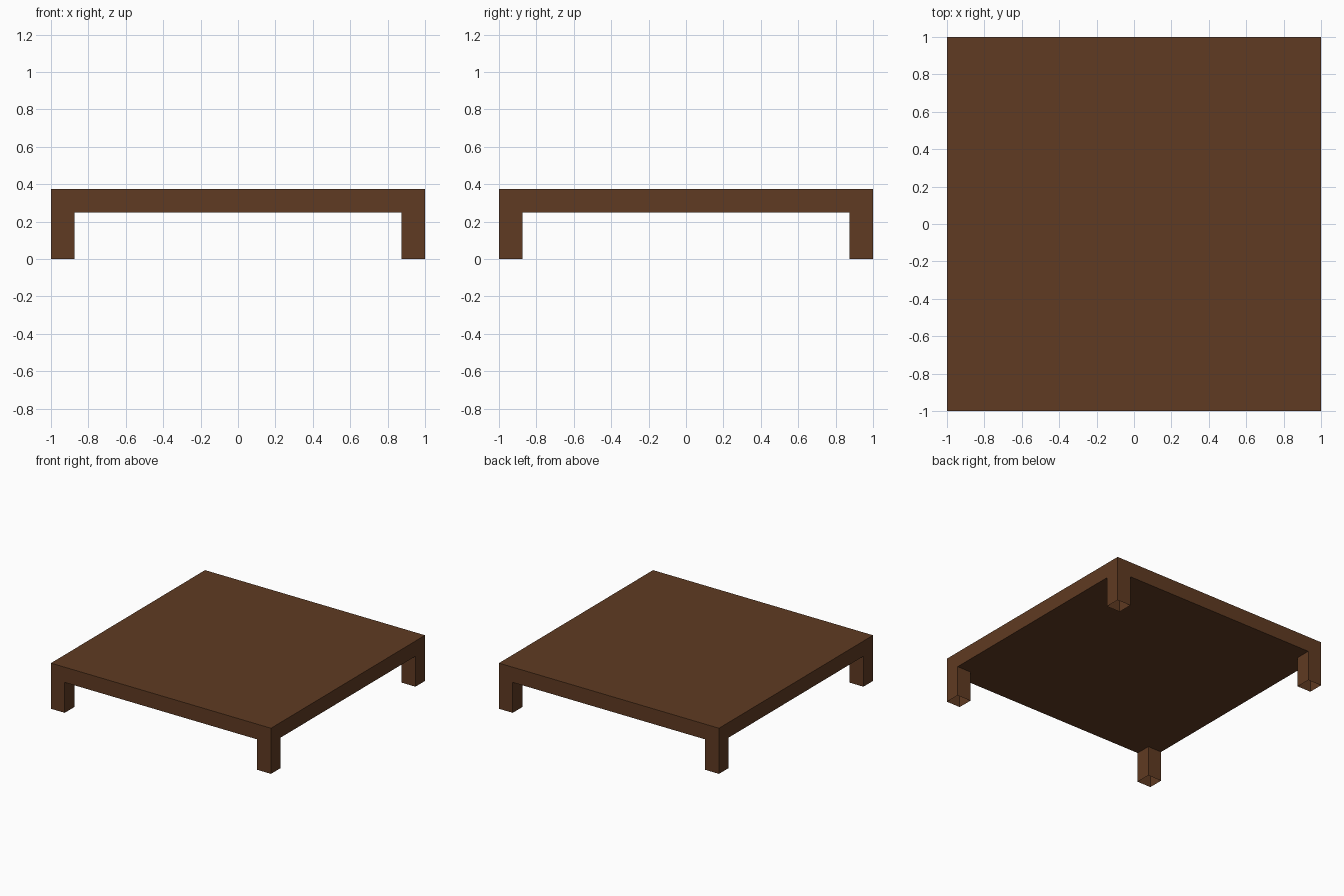
import bpy, bmesh
from mathutils import Matrix, Vector

if "Cube" in bpy.data.objects:
    bpy.data.objects.remove(bpy.data.objects["Cube"])

LEG = 0.125      # leg thickness
UNDER = 0.25     # underside of the slab
TOP = 0.375      # table height

wood = bpy.data.materials.new("dark_brown_wood")
wood.diffuse_color = (0.115, 0.043, 0.016, 1.0)
wood.use_nodes = True
wood.node_tree.nodes["Principled BSDF"].inputs["Base Color"].default_value = wood.diffuse_color


def box(name, centre, size, open_ends=False):
    bm = bmesh.new()
    bmesh.ops.create_cube(
        bm, size=1.0,
        matrix=Matrix.Translation(centre) @ Matrix.Diagonal(Vector(size).to_4d()))
    if open_ends:
        bm.normal_update()
        ends = [f for f in bm.faces if abs(f.normal.z) > 0.5]
        bmesh.ops.delete(bm, geom=ends, context='FACES_ONLY')
    mesh = bpy.data.meshes.new(name)
    bm.to_mesh(mesh)
    bm.free()
    mesh.materials.append(wood)
    obj = bpy.data.objects.new(name, mesh)
    bpy.context.collection.objects.link(obj)
    return obj


# Table slab
box("table_top", (0, 0, (UNDER + TOP) / 2), (2, 2, TOP - UNDER))

# Four hollow corner legs, open at the foot
for side_y, row in ((-1, "front"), (1, "back")):
    for side_x, col in ((-1, "left"), (1, "right")):
        box(f"{row}_{col}_leg",
            (side_x * (1 - LEG / 2), side_y * (1 - LEG / 2), UNDER / 2),
            (LEG, LEG, UNDER), open_ends=True)
